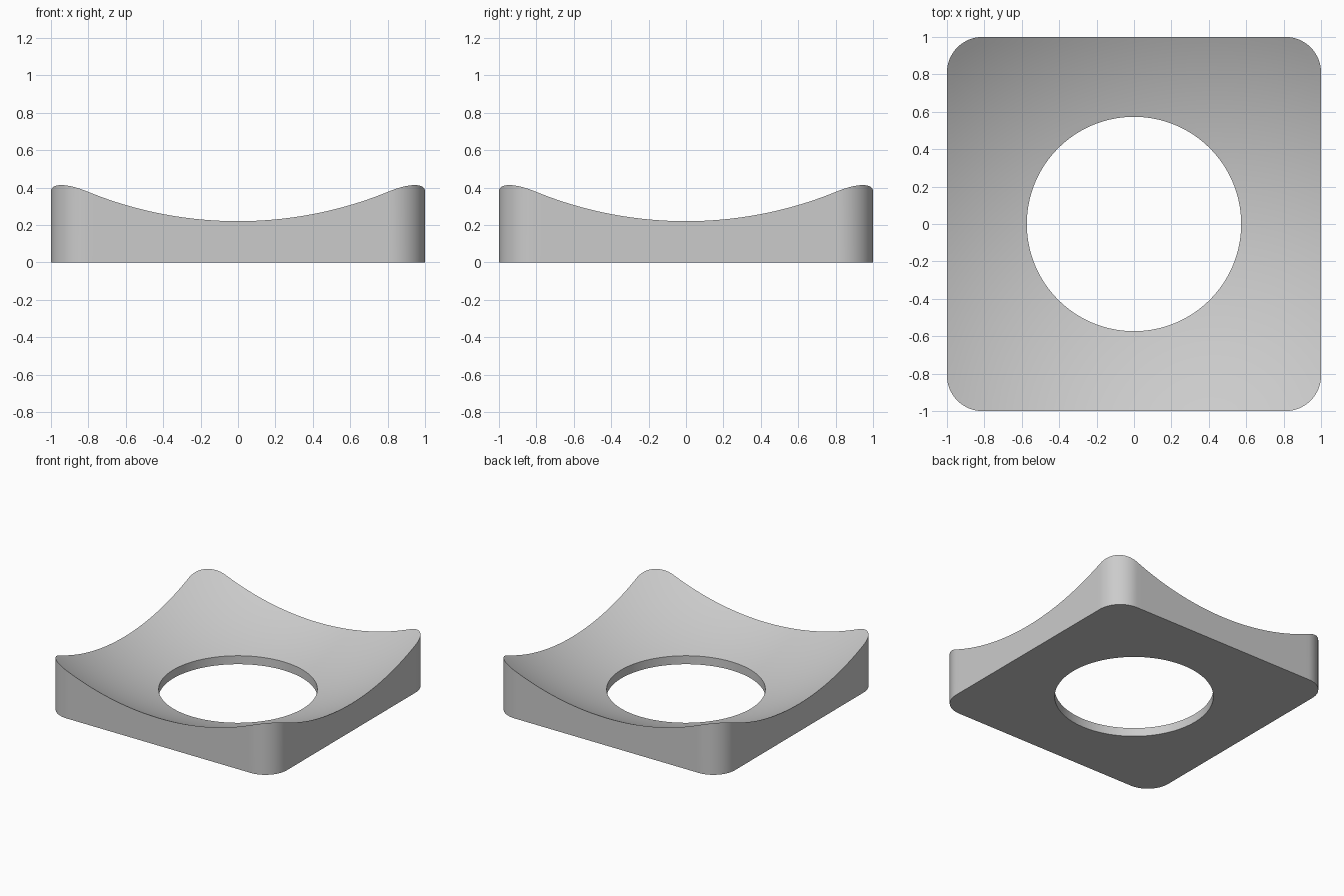
import bpy, bmesh, math

if "Cube" in bpy.data.objects:
    bpy.data.objects.remove(bpy.data.objects["Cube"])

HALF, CORNER, HOLE = 1.0, 0.19, 0.573      # half width, corner radius, hole radius
R = 2.35                                   # radius of the spherical dish
ZC = 0.22 + math.sqrt(R * R - 1)           # height of the sphere centre
RINGS, SIDE, ARC = 16, 40, 16              # radial, straight and corner steps


def dish_z(x, y):
    return ZC - math.sqrt(R * R - x * x - y * y)


# Rounded square outline, counter-clockwise, built one side and corner at a time
outline = []
c = HALF - CORNER
for q in range(4):
    ca, sa = math.cos(q * math.pi / 2), math.sin(q * math.pi / 2)
    pts = [(HALF, -c + 2 * c * i / SIDE) for i in range(SIDE)]
    for i in range(ARC):
        a = math.pi / 2 * i / ARC
        pts.append((c + CORNER * math.cos(a), c + CORNER * math.sin(a)))
    outline += [(x * ca - y * sa, x * sa + y * ca) for x, y in pts]

bm = bmesh.new()


def ring(t, top):
    """Loop blended from the hole (t=0) to the outline (t=1)."""
    verts = []
    for x, y in outline:
        k = HOLE / math.hypot(x, y) * (1 - t) + t
        verts.append(bm.verts.new((x * k, y * k, dish_z(x * k, y * k) if top else 0)))
    return verts


# Closed section: dish, outer wall, flat underside, hole wall
loops = [ring(i / RINGS, True) for i in range(RINGS + 1)]
loops += [ring(1, False), ring(0, False)]
n = len(outline)
for a, b in zip(loops, loops[1:] + loops[:1]):
    for i in range(n):
        j = (i + 1) % n
        bm.faces.new((a[i], b[i], b[j], a[j]))
bmesh.ops.recalc_face_normals(bm, faces=bm.faces)

mesh = bpy.data.meshes.new("dished_stand")
bm.to_mesh(mesh)
bm.free()
stand = bpy.data.objects.new("dished_stand", mesh)
bpy.context.collection.objects.link(stand)

grey = bpy.data.materials.new("light grey")
grey.diffuse_color = (0.6, 0.6, 0.6, 1)
grey.use_nodes = True
grey.node_tree.nodes["Principled BSDF"].inputs["Base Color"].default_value = grey.diffuse_color
mesh.materials.append(grey)

# Smooth dish and corners, crisp rims
bpy.context.view_layer.objects.active = stand
stand.select_set(True)
bpy.ops.object.shade_smooth_by_angle(angle=math.radians(30))
